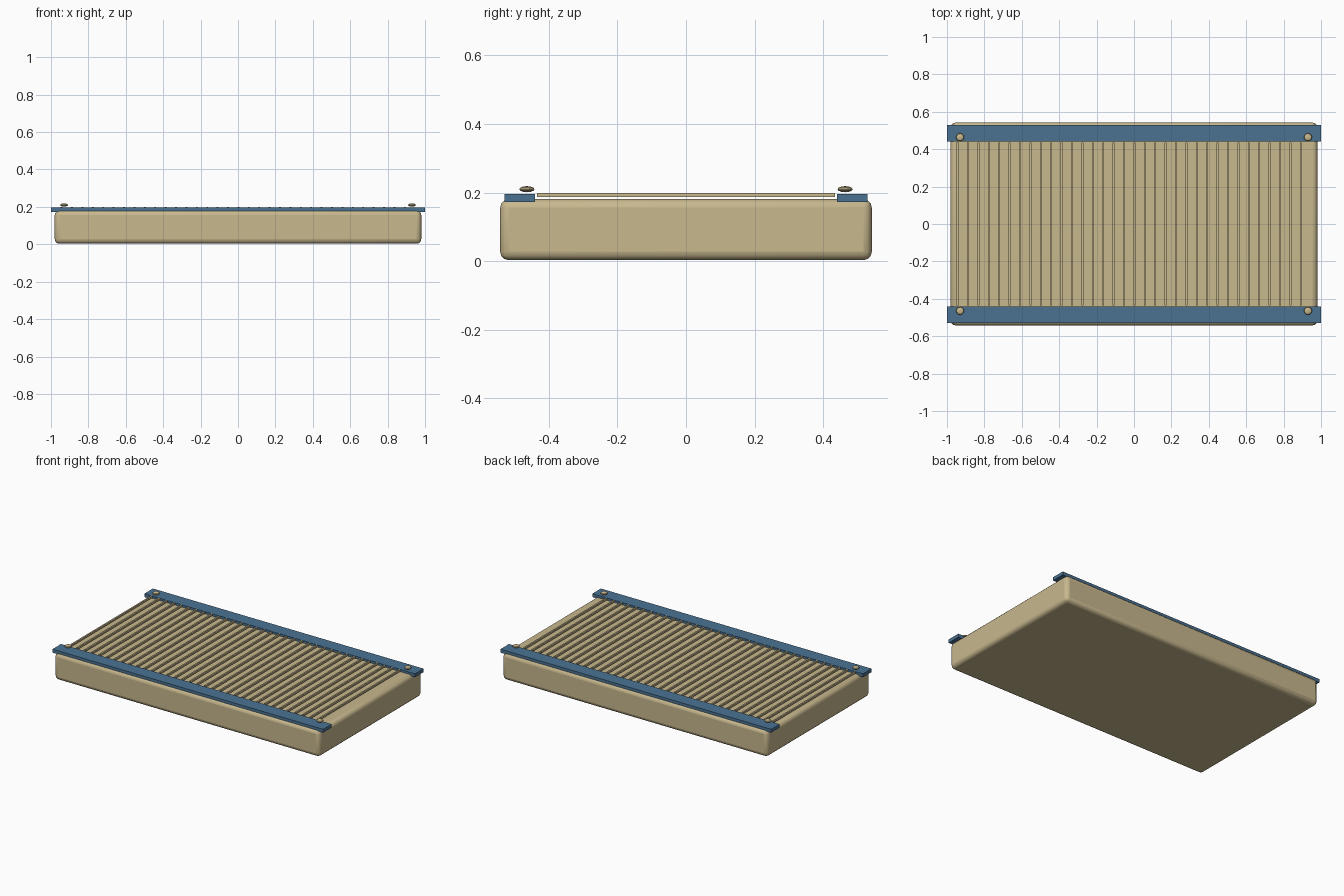
import bpy
from mathutils import Matrix

if "Cube" in bpy.data.objects:
    bpy.data.objects.remove(bpy.data.objects["Cube"])


def material(name, color):
    m = bpy.data.materials.new(name)
    m.diffuse_color = color
    m.use_nodes = True
    m.node_tree.nodes["Principled BSDF"].inputs["Base Color"].default_value = m.diffuse_color
    return m


TAN = material("tan", (0.58, 0.48, 0.27, 1))
BLUE = material("blue", (0.07, 0.17, 0.29, 1))


def box(name, lo, hi, mat, bevel=0, segments=2):
    bpy.ops.mesh.primitive_cube_add(size=1)
    o = bpy.context.object
    o.name = name
    size = [b - a for a, b in zip(lo, hi)]
    o.data.transform(Matrix.Diagonal((*size, 1)))
    o.location = [(a + b) / 2 for a, b in zip(lo, hi)]
    o.data.materials.append(mat)
    if bevel:
        mod = o.modifiers.new("bevel", "BEVEL")
        mod.width = bevel
        mod.segments = segments
    return o


# Padded slab with rounded edges
body = box("body", (-0.98, -0.542, 0.003), (0.98, 0.542, 0.181), TAN, 0.025, 3)
bpy.ops.object.shade_smooth_by_angle()

# Thin raised ribs across the top
for i in range(34):
    x = -0.943 + i * 0.0556
    box(f"rib_{i + 1}", (x - 0.005, -0.435, 0.187), (x + 0.005, 0.435, 0.199), TAN)

# Long side rails, with a flattened stud at each end
for s, side in ((-1, "front"), (1, "back")):
    y0, y1 = sorted((s * 0.44, s * 0.53))
    box(f"{side}_rail", (-1, y0, 0.173), (1, y1, 0.196), BLUE)
    for t, end in ((-1, "left"), (1, "right")):
        bpy.ops.mesh.primitive_uv_sphere_add(segments=10, ring_count=6, radius=1)
        stud = bpy.context.object
        stud.name = f"{side}_{end}_stud"
        stud.data.transform(Matrix.Diagonal((0.022, 0.022, 0.009, 1)))
        stud.location = (t * 0.93, s * 0.464, 0.21)
        stud.data.materials.append(TAN)
        bpy.ops.object.shade_smooth_by_angle()
